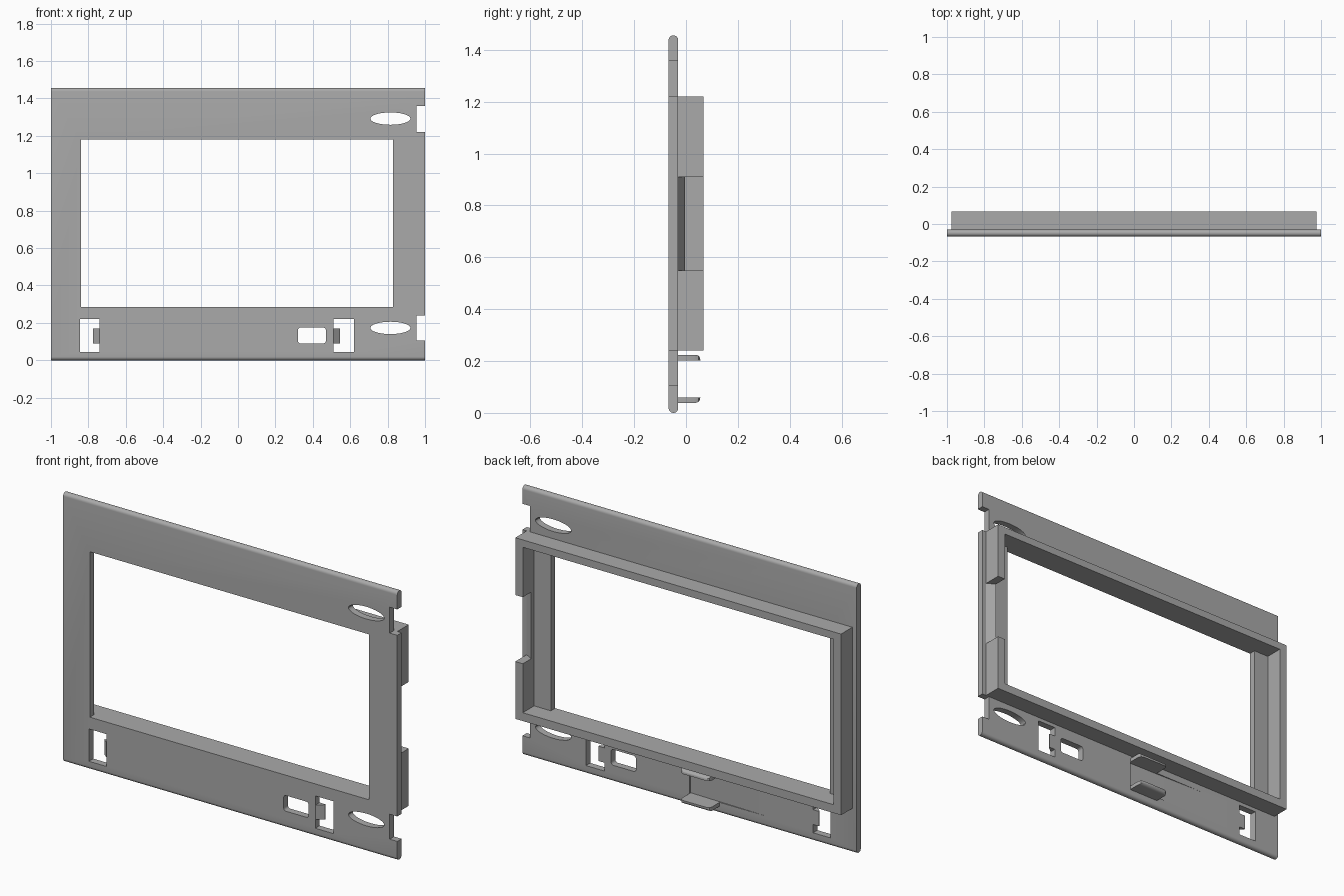
import bpy, bmesh, math
from mathutils import Vector

if "Cube" in bpy.data.objects:
    bpy.data.objects.remove(bpy.data.objects["Cube"], do_unlink=True)

grey = bpy.data.materials.new("plain grey")
grey.use_nodes = True
COLOUR = (0.4, 0.4, 0.4, 1)
grey.diffuse_color = COLOUR
grey.node_tree.nodes["Principled BSDF"].inputs["Base Color"].default_value = COLOUR

FRONT, BACK, RIM = -0.067, -0.03, 0.067
HEIGHT = 1.456


def prism(name, pts, axis, lo, hi):
    """Extrude a 2D outline along the named axis."""
    place = {"x": lambda p, d: (d, p[0], p[1]),
             "y": lambda p, d: (p[0], d, p[1]),
             "z": lambda p, d: (p[0], p[1], d)}[axis]
    bm = bmesh.new()
    face = bm.faces.new([bm.verts.new(place(p, lo)) for p in pts])
    new = bmesh.ops.extrude_face_region(bm, geom=[face])["geom"]
    shift = Vector(place((0, 0), hi - lo))
    bmesh.ops.translate(bm, vec=shift, verts=[v for v in new if isinstance(v, bmesh.types.BMVert)])
    bmesh.ops.recalc_face_normals(bm, faces=bm.faces)
    mesh = bpy.data.meshes.new(name)
    bm.to_mesh(mesh)
    bm.free()
    mesh.materials.append(grey)
    obj = bpy.data.objects.new(name, mesh)
    bpy.context.collection.objects.link(obj)
    return obj


def rect(a0, a1, b0, b1):
    return [(a0, b0), (a1, b0), (a1, b1), (a0, b1)]


def arc(ca, cb, ra, rb, start, end, n):
    return [(ca + ra * math.cos(t), cb + rb * math.sin(t))
            for t in (math.radians(start + (end - start) * i / n) for i in range(n + 1))]


def round_rect(a0, a1, b0, b1, r):
    corners = [(a1 - r, b1 - r, 0), (a0 + r, b1 - r, 90), (a0 + r, b0 + r, 180), (a1 - r, b0 + r, 270)]
    return [p for a, b, s in corners for p in arc(a, b, r, r, s, s + 90, 5)]


def activate(obj):
    bpy.ops.object.select_all(action="DESELECT")
    obj.select_set(True)
    bpy.context.view_layer.objects.active = obj


def cut(target, cutter):
    cutter.hide_render = True
    mod = target.modifiers.new("cut", "BOOLEAN")
    mod.operation, mod.solver, mod.object = "DIFFERENCE", "EXACT", cutter
    activate(target)
    bpy.ops.object.modifier_apply(modifier=mod.name)
    bpy.data.objects.remove(cutter, do_unlink=True)


def smooth(obj):
    activate(obj)
    bpy.ops.object.shade_smooth_by_angle(angle=math.radians(30))


# Front plate with fully rounded top and bottom edges
mid, r = (FRONT + BACK) / 2, (BACK - FRONT) / 2
outline = arc(mid, HEIGHT - r, r, r, 0, 180, 12) + arc(mid, r, r, r, 180, 360, 12)
plate = prism("front_plate", outline, "x", -1, 1)

# Screen window, edge notches, latch holes, button hole and oval slots
openings = [rect(-0.84, 0.83, 0.285, 1.18),
            rect(0.955, 1.1, 1.22, 1.36),
            rect(0.955, 1.1, 0.105, 0.24),
            rect(-0.845, -0.74, 0.045, 0.22),
            rect(0.51, 0.62, 0.045, 0.22),
            round_rect(0.32, 0.47, 0.09, 0.175, 0.015)]
openings += [arc(0.815, z, 0.107, 0.033, 0, 350, 35) for z in (0.173, 1.292)]
for shape in openings:
    cut(plate, prism("opening_cutter", shape, "y", -0.2, 0.2))

# Shallow ramped recess on the back of the plate
ramp = [(0, BACK - 0.01), (-0.48, BACK), (-0.48, BACK + 0.01), (0, BACK + 0.01)]
cut(plate, prism("recess_cutter", ramp, "z", 0.06, 0.203))
smooth(plate)

# Raised frame behind the window, with a gap in its left wall
frame = prism("rear_frame", rect(-0.975, 0.975, 0.24, 1.22), "y", BACK, RIM)
cut(frame, prism("frame_cutter", rect(-0.93, 0.93, 0.285, 1.18), "y", -0.2, 0.2))
gap = [(0.99, BACK - 0.007), (0.975, BACK), (0.93, -0.003), (0.91, 0.01), (0.91, 0.1), (0.99, 0.1)]
cut(frame, prism("gap_cutter", gap, "z", 0.55, 0.91))

# Sloped latch hooks inside the two latch holes
for name, edge, tip in (("right_latch_hook", -0.74, -0.775), ("left_latch_hook", 0.51, 0.545)):
    wedge = [(edge, FRONT + 0.003), (tip, BACK - 0.006), (tip, BACK), (edge, BACK)]
    prism(name, wedge, "z", 0.09, 0.17)

# Pair of rounded lips on the back
for name, outer, inner in (("upper_lip", 0.224, 0.203), ("lower_lip", 0.039, 0.06)):
    sign = 1 if outer > inner else -1
    bend = arc(0.037, outer - sign * 0.018, 0.018, sign * 0.018, 0, 90, 6)
    lip = prism(name, [(BACK - 0.012, inner), (0.055, inner)] + bend + [(BACK - 0.012, outer)],
                "x", -0.18, 0.0)
    # Round the free corners in plan
    for side in (-0.18, 0.0):
        d = 0.02 if side == 0 else -0.02
        corner = [(side - d, 0.06), (side + d, 0.06), (side + d, 0.035), (side, 0.035),
                  (side - 0.3 * d, 0.049), (side - d, 0.055)]
        cut(lip, prism("corner_cutter", corner, "z", 0, 0.3))
    smooth(lip)
